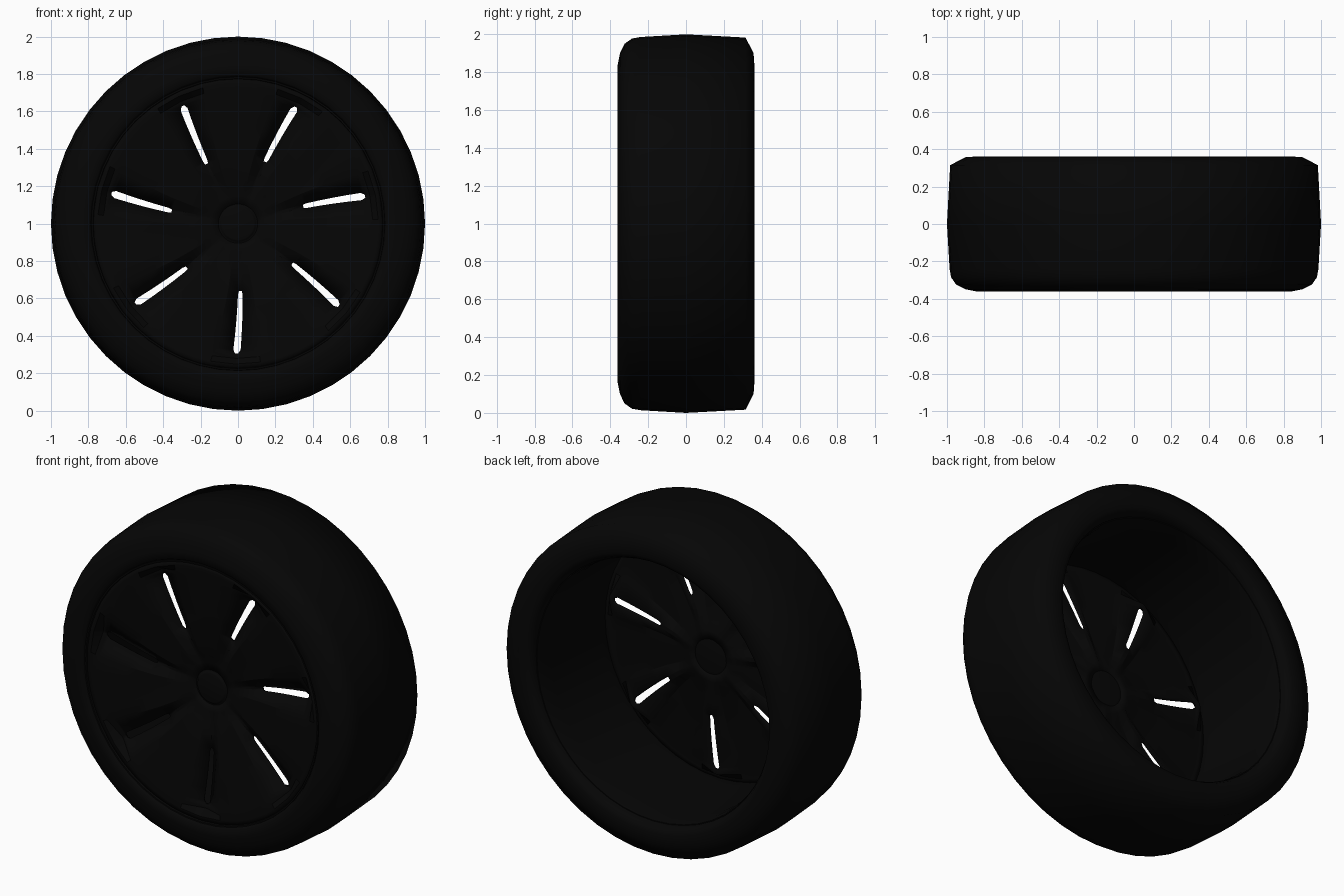
import bpy, bmesh, math
from math import pi, cos, sin

old = bpy.data.objects.get("Cube")
if old:
    bpy.data.objects.remove(old, do_unlink=True)

SEGMENTS = 48
SPOKES = 7


def make_material(name, value):
    mat = bpy.data.materials.new(name)
    mat.use_nodes = True
    colour = (value, value, value, 1)
    mat.diffuse_color = colour
    mat.node_tree.nodes["Principled BSDF"].inputs["Base Color"].default_value = colour
    return mat


black = make_material("near_black", 0.0017)


def point(r, y, angle):
    return (r * cos(angle), y, 1 + r * sin(angle))


def finish(name, bm, sharp):
    bmesh.ops.remove_doubles(bm, verts=bm.verts, dist=0.0005)
    bmesh.ops.recalc_face_normals(bm, faces=bm.faces)
    mesh = bpy.data.meshes.new(name)
    bm.to_mesh(mesh)
    bm.free()
    obj = bpy.data.objects.new(name, mesh)
    bpy.context.collection.objects.link(obj)
    mesh.materials.append(black)
    bpy.ops.object.select_all(action="DESELECT")
    obj.select_set(True)
    bpy.context.view_layer.objects.active = obj
    bpy.ops.object.shade_smooth_by_angle(angle=math.radians(sharp))
    return obj


def revolve(name, profile, closed=True):
    """Spin (radius, y) points about the axle."""
    bm = bmesh.new()
    rings = [[bm.verts.new(point(r, y, 2 * pi * i / SEGMENTS)) for r, y in profile]
             for i in range(SEGMENTS)]
    n = len(profile)
    for i in range(SEGMENTS):
        a, b = rings[i], rings[(i + 1) % SEGMENTS]
        for j in range(n if closed else n - 1):
            k = (j + 1) % n
            bm.faces.new((a[j], a[k], b[k], b[j]))
    if not closed:
        bm.faces.new([ring[0] for ring in rings])
        bm.faces.new([ring[-1] for ring in rings])
    return finish(name, bm, 75)


# Tyre: rounded front shoulder, chamfered back shoulder, rolled back lip
revolve("tyre", [
    (0.785, -0.345), (0.795, -0.362), (0.84, -0.361), (0.90, -0.349), (0.95, -0.325),
    (0.978, -0.285), (0.986, -0.24), (1.0, 0), (0.983, 0.315), (0.90, 0.357),
    (0.83, 0.362), (0.805, 0.35), (0.788, 0.32)])

# Rim barrel, open at the back
revolve("rim_barrel", [
    (0.788, -0.335), (0.784, -0.352), (0.776, -0.352), (0.772, -0.335), (0.77, -0.28),
    (0.77, 0.2), (0.774, 0.27), (0.783, 0.31), (0.788, 0.31)])


# Dished spoke disc: each sector has a V-shaped valley with an open slot
def along(r):
    return max(0, min(1, (r - 0.15) / 0.58))


def crest(r):
    return -0.252 - 0.09 * along(r) ** 0.6


def valley_floor(r):
    return crest(r) if r > 0.74 else -0.25 - 0.042 * along(r)


def sector_columns(r):
    """Angle and y of each point across one sector."""
    half = pi / SPOKES
    lean = min(0.04, 0.035 - 0.045 * (r - 0.36) / 0.33)
    near_end = r < 0.375 or r > 0.68
    slot = (0.008 if near_end else 0.012 + 0.008 * (r - 0.36) / 0.33) / r
    wall = (0.03 + 0.095 * max(0, r - 0.15) / 0.55) / r
    mid = (wall + half) / 2
    top, low = crest(r), valley_floor(r)
    return [(-half, top), (-mid, top), (lean - wall, top), (lean - slot, low),
            (lean + slot, low), (lean + wall, top), (mid, top), (half, top)]


radii = [0.105, 0.15, 0.2, 0.28, 0.36, 0.38, 0.45, 0.52, 0.6, 0.675, 0.695, 0.72, 0.75, 0.774]
bm = bmesh.new()
for s in range(SPOKES):
    middle = -pi / 2 + 2 * pi * s / SPOKES
    grid = [[bm.verts.new(point(r, y, middle + a)) for a, y in sector_columns(r)]
            for r in radii]
    for i in range(len(radii) - 1):
        for j in range(7):
            is_slot = j == 3 and 0.35 < radii[i] and radii[i + 1] < 0.7
            if not is_slot:
                bm.faces.new((grid[i][j], grid[i][j + 1], grid[i + 1][j + 1], grid[i + 1][j]))
disc = finish("spoke_disc", bm, 28)
# Thicken the disc toward the back
if sum(p.normal.y * p.area for p in disc.data.polygons) > 0:
    disc.data.flip_normals()
solid = disc.modifiers.new("thickness", "SOLIDIFY")
solid.thickness = 0.015
solid.offset = -1

# Hub cap with a shallow groove around it
revolve("hub_cap", [
    (0.085, -0.258), (0.093, -0.255), (0.098, -0.247), (0.107, -0.247),
    (0.107, -0.239), (0.09, -0.235)], closed=False)
